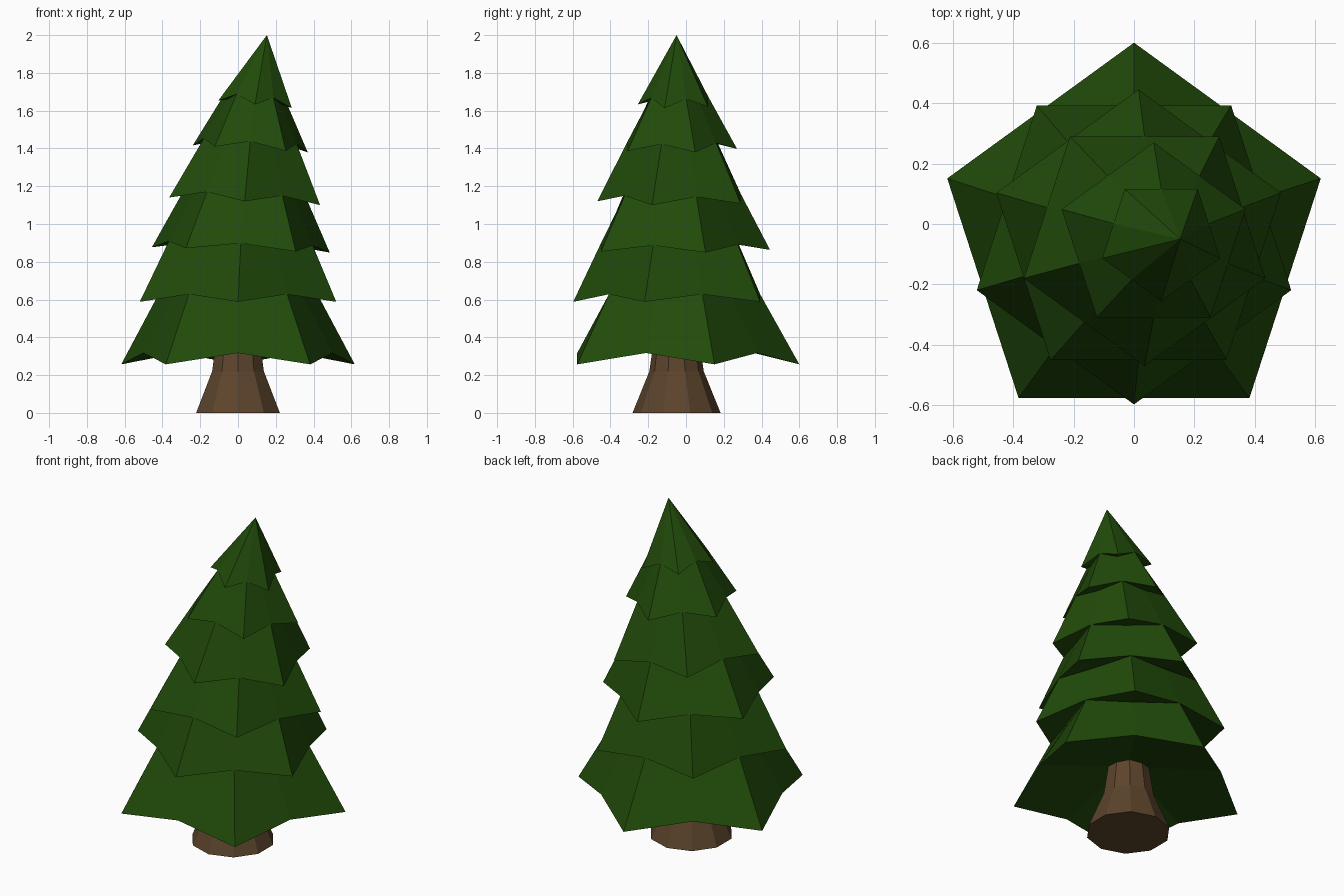
import bpy, bmesh
from math import sin, cos, radians

cube = bpy.data.objects.get("Cube")
if cube:
    bpy.data.objects.remove(cube, do_unlink=True)

AXIS_Y = -0.05   # the tree stands slightly forward of the origin
SIDES = 10
CHORD = cos(radians(36))   # valley radius relative to tip radius


def make_material(name, rgb):
    mat = bpy.data.materials.new(name)
    mat.use_nodes = True
    color = (*rgb, 1.0)
    mat.diffuse_color = color
    mat.node_tree.nodes["Principled BSDF"].inputs["Base Color"].default_value = color
    return mat


def ring(bm, cx, z, radius, inner, rise=0.0, turn=90, tilt=0.0):
    """Ten points; every second one is a valley with its own radius and rise."""
    points = []
    for i in range(SIDES):
        a = radians(turn + 360 / SIDES * i)
        valley = i % 2
        r = inner if valley else radius
        x = r * cos(a)
        height = z + (rise if valley else 0) + tilt * x
        points.append(bm.verts.new((cx + x, AXIS_Y + r * sin(a), height)))
    return points


def bridge(bm, low, high):
    for i in range(SIDES):
        j = (i + 1) % SIDES
        bm.faces.new((low[i], low[j], high[j], high[i]))


def fan(bm, points, center):
    tip = bm.verts.new(center)
    for i in range(SIDES):
        bm.faces.new((points[i], points[(i + 1) % SIDES], tip))


def finish(bm, name, mat):
    bmesh.ops.recalc_face_normals(bm, faces=bm.faces)
    mesh = bpy.data.meshes.new(name)
    bm.to_mesh(mesh)
    bm.free()
    mesh.materials.append(mat)
    obj = bpy.data.objects.new(name, mesh)
    bpy.context.collection.objects.link(obj)


needle_green = make_material("needle green", (0.015, 0.07, 0.003))
bark_brown = make_material("bark brown", (0.108, 0.058, 0.025))

# Trunk: flared foot narrowing to a slimmer stem
bm = bmesh.new()
rings = [ring(bm, 0, z, r, r) for z, r in ((0, 0.233), (0.22, 0.144), (0.47, 0.108))]
for low, high in zip(rings, rings[1:]):
    bridge(bm, low, high)
bm.faces.new(rings[0])
bm.faces.new(rings[-1])
finish(bm, "trunk", bark_brown)

# Branch tiers: centre x, tip height, tip radius, valley rise, sideways tilt
tiers = [
    (0.0, 0.257, 0.65, 0.06, 0.0),
    (0.0, 0.588, 0.547, 0.04, 0.0),
    (0.015, 0.863, 0.495, 0.035, -0.03),
    (0.035, 1.12, 0.42, 0.04, -0.05),
    (0.065, 1.398, 0.32, 0.04, -0.06),
    (0.09, 1.633, 0.205, 0.045, -0.1),
]
for n, (cx, z, radius, rise, tilt) in enumerate(tiers):
    bm = bmesh.new()
    turn = 90 if n % 2 == 0 else 270
    skirt = ring(bm, cx, z, radius, radius * CHORD, rise, turn, tilt)
    # Hollowed underside
    fan(bm, skirt, (cx, AXIS_Y, z + 0.25 * radius))
    if n + 1 < len(tiers):
        # Ridges run up to the next tier's valleys; creases draw in under its tips
        next_x, next_z, next_radius, next_rise, next_tilt = tiers[n + 1]
        ridge = next_radius * CHORD
        top = ring(bm, next_x, next_z + next_rise, ridge, ridge * 0.8,
                   turn=turn, tilt=next_tilt)
        bridge(bm, skirt, top)
        bm.faces.new(top)
    else:
        # Leaning treetop
        fan(bm, skirt, (0.153, AXIS_Y, 2.0))
    finish(bm, f"branch_tier_{n + 1}", needle_green)
